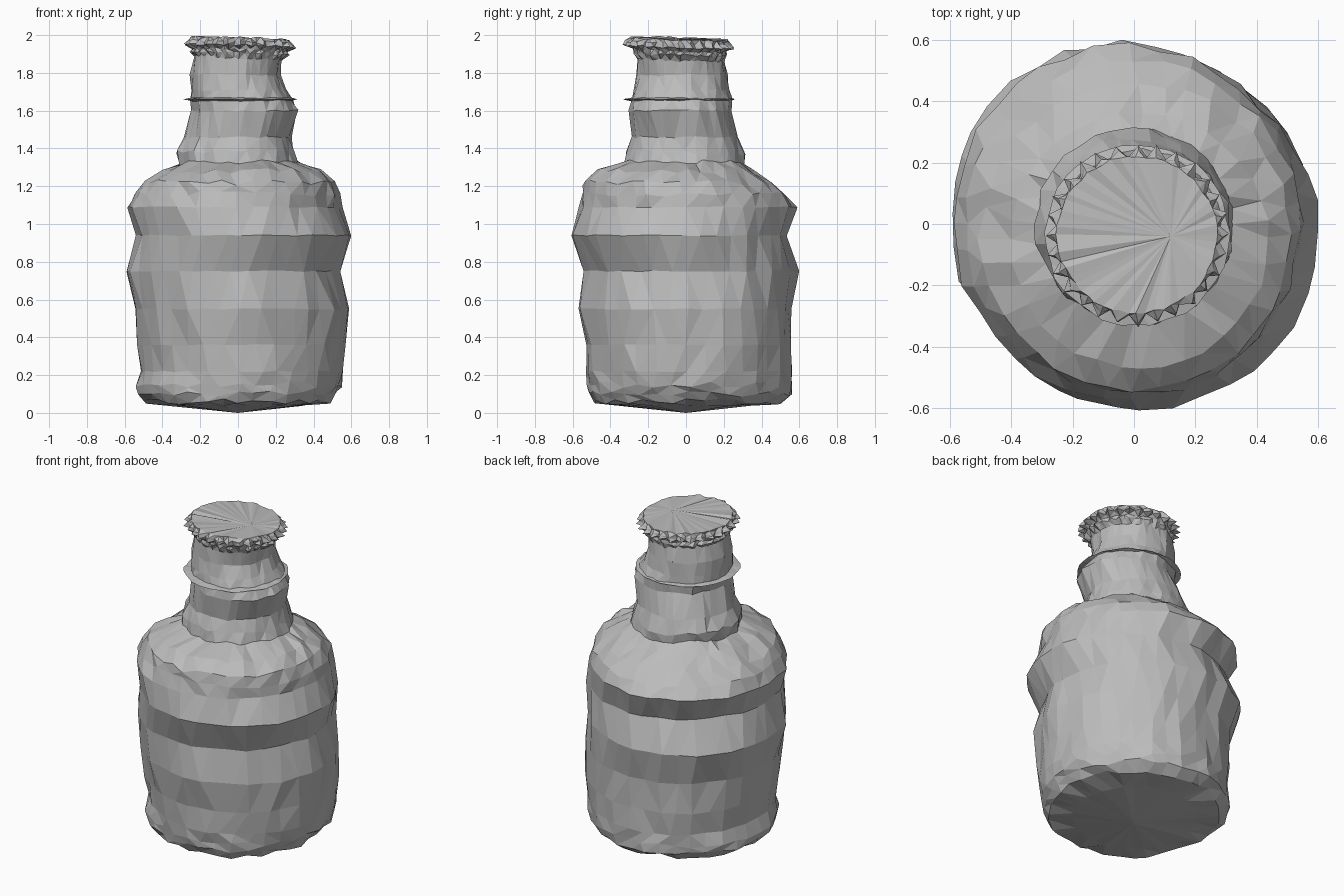
import bpy
import bmesh
import random
from math import cos, sin, tau

default_cube = bpy.data.objects.get("Cube")
if default_cube:
    bpy.data.objects.remove(default_cube, do_unlink=True)

random.seed(7)

grey = bpy.data.materials.new("light_grey")
grey.use_nodes = True
colour = (0.5, 0.5, 0.5, 1)
grey.diffuse_color = colour
grey.node_tree.nodes["Principled BSDF"].inputs["Base Color"].default_value = colour


def jitter(amount):
    return random.uniform(-amount, amount)


def make_ring(bm, section, sides, rough, rough_z, teeth):
    """One uneven loop of vertices fitted between its x and y limits."""
    z, left, right, front, back = section
    centre_x, centre_y = (left + right) / 2, (front + back) / 2
    radius_x, radius_y = (right - left) / 2, (back - front) / 2
    loop = []
    for i in range(sides):
        angle = tau * (i + jitter(0.2)) / sides
        scale = 1 + jitter(rough) - teeth * (i % 2)
        loop.append(bm.verts.new((centre_x + radius_x * scale * cos(angle),
                                  centre_y + radius_y * scale * sin(angle),
                                  z + jitter(rough_z))))
    return loop


def bridge(bm, lower, upper):
    count = len(lower)
    for i in range(count):
        j = (i + 1) % count
        bm.faces.new((lower[i], lower[j], upper[j], upper[i]))


def fan(bm, loop, point, flip=False):
    """Close a loop to a single point."""
    tip = bm.verts.new(point)
    for i in range(len(loop)):
        corners = (loop[i], loop[(i + 1) % len(loop)], tip)
        bm.faces.new(corners[::-1] if flip else corners)


def loft(name, sections, sides, rough=0.02, rough_z=0.005,
         bottom=None, top=None, teeth=(), soft_ends=(), tilt=0):
    """Skin a stack of uneven rings; soft_ends lists ring numbers with rough height."""
    bm = bmesh.new()
    loops = []
    for n, section in enumerate(sections):
        height_noise = 0.016 if n in soft_ends else rough_z
        depth = teeth[n] if teeth else 0
        loops.append(make_ring(bm, section, sides, rough, height_noise, depth))
    for lower, upper in zip(loops, loops[1:]):
        bridge(bm, lower, upper)
    if bottom:
        fan(bm, loops[0], bottom, flip=True)
    if top:
        fan(bm, loops[-1], top)
    for vert in bm.verts:
        vert.co.z -= tilt * (vert.co.x + vert.co.y)
    bmesh.ops.triangulate(bm, faces=bm.faces[:])
    bmesh.ops.recalc_face_normals(bm, faces=bm.faces[:])
    mesh = bpy.data.meshes.new(name)
    bm.to_mesh(mesh)
    bm.free()
    mesh.materials.append(grey)
    part = bpy.data.objects.new(name, mesh)
    bpy.context.collection.objects.link(part)
    return part


# Each section: height, left, right, front and back limits.

# Base, wavy wall and sloping shoulder
body_sections = [
    (.04, -.36, .35, -.36, .36),
    (.06, -.49, .49, -.49, .50),
    (.10, -.53, .53, -.51, .56),
    (.15, -.54, .55, -.52, .56),
    (.22, -.52, .56, -.52, .56),
    (.36, -.54, .57, -.53, .56),
    (.55, -.55, .58, -.56, .56),
    (.75, -.60, .54, -.54, .59),
    (.94, -.54, .60, -.60, .53),
    (1.09, -.59, .55, -.57, .58),
    (1.16, -.55, .54, -.55, .53),
    (1.22, -.50, .51, -.54, .46),
    (1.28, -.40, .44, -.47, .36),
    (1.33, -.30, .32, -.32, .30),
]
loft("bottle_body", body_sections, 36, rough_z=0.004, bottom=(0, 0, 0),
     soft_ends=(1, 2, 3, 10, 11, 12, 13))

# Neck, swelling below the collar
neck_sections = [
    (1.31, -.31, .33, -.33, .31),
    (1.38, -.32, .30, -.31, .31),
    (1.46, -.28, .28, -.28, .28),
    (1.60, -.24, .32, -.30, .24),
    (1.66, -.25, .29, -.29, .24),
    (1.71, -.25, .25, -.28, .23),
    (1.79, -.25, .22, -.26, .22),
    (1.90, -.23, .23, -.26, .20),
]
loft("bottle_neck", neck_sections, 32, rough=0.03, rough_z=0.006, soft_ends=(0, 1))

# Thin collar around the neck
collar_sections = [
    (1.65, -.24, .27, -.28, .22),
    (1.66, -.29, .31, -.33, .26),
    (1.67, -.24, .27, -.28, .22),
]
loft("neck_collar", collar_sections, 36, rough_z=0.003)

# Crimped cap with a toothed skirt and a nearly flat lid
cap_sections = [
    (1.87, -.22, .23, -.26, .20),
    (1.90, -.26, .27, -.28, .22),
    (1.92, -.24, .26, -.28, .21),
    (1.94, -.29, .31, -.33, .26),
    (1.96, -.27, .29, -.32, .24),
    (1.98, -.25, .27, -.29, .22),
]
loft("bottle_cap", cap_sections, 56, rough=0.02, rough_z=0.006,
     top=(.12, -.04, 1.98), teeth=(0, .06, 0, .12, .08, 0), tilt=0.03)
